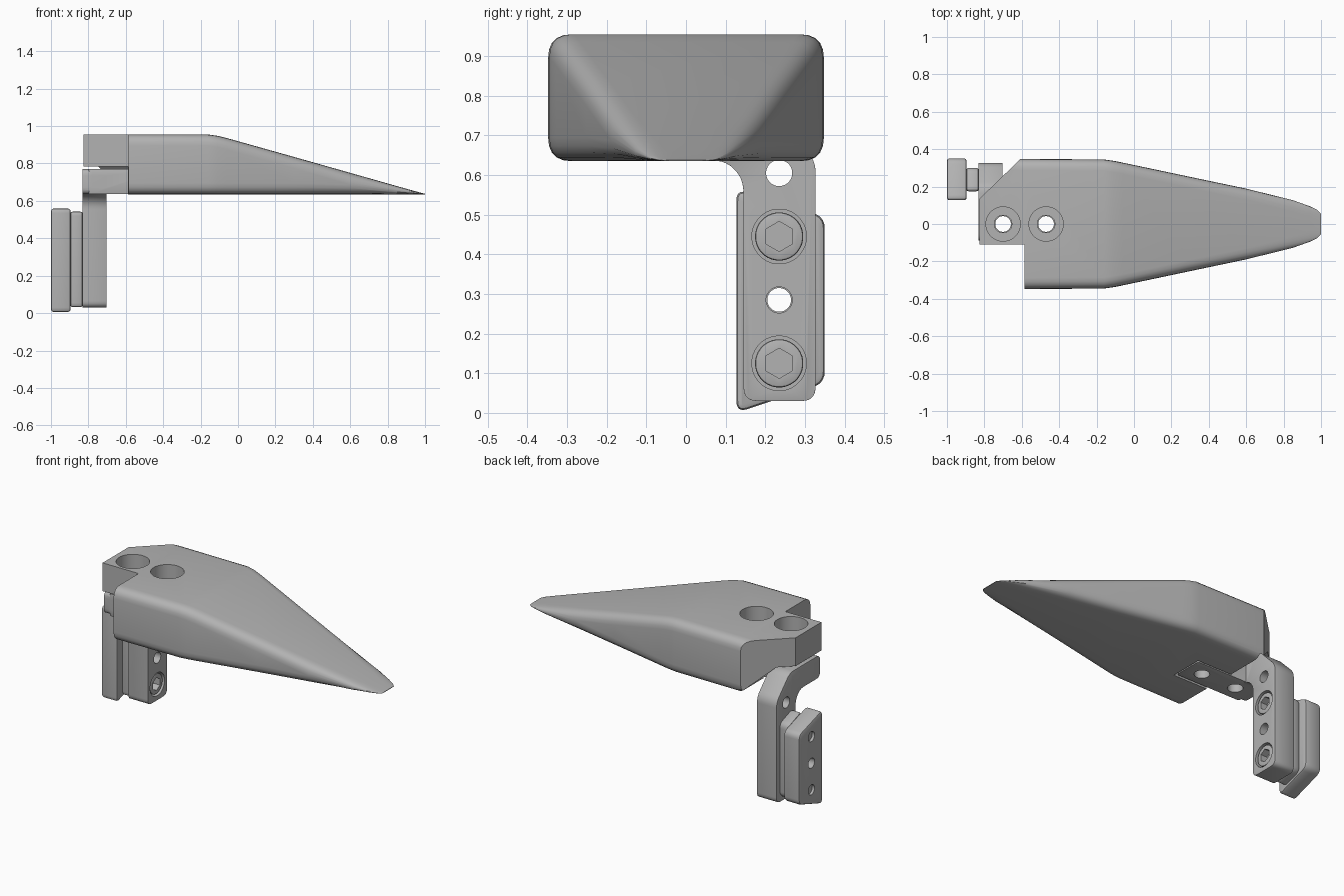
import bpy, bmesh, math
from mathutils import Vector

cube = bpy.data.objects.get("Cube")
if cube:
    bpy.data.objects.remove(cube, do_unlink=True)

grey = bpy.data.materials.new("machined grey")
grey.use_nodes = True
COLOR = (0.45, 0.45, 0.45, 1)
grey.diffuse_color = COLOR
grey.node_tree.nodes["Principled BSDF"].inputs["Base Color"].default_value = COLOR


def make(name, rings):
    """Skin a list of equal-length rings and cap both ends."""
    bm = bmesh.new()
    loops = [[bm.verts.new(p) for p in ring] for ring in rings]
    n = len(loops[0])
    for a, b in zip(loops, loops[1:]):
        for i in range(n):
            j = (i + 1) % n
            bm.faces.new((a[i], a[j], b[j], b[i]))
    bm.faces.new(loops[0][::-1])
    bm.faces.new(loops[-1])
    bmesh.ops.recalc_face_normals(bm, faces=bm.faces)
    me = bpy.data.meshes.new(name)
    bm.to_mesh(me)
    bm.free()
    me.materials.append(grey)
    ob = bpy.data.objects.new(name, me)
    bpy.context.collection.objects.link(ob)
    return ob


def rounded(points, radius, steps=5):
    """Round every corner of a polygon with a curve."""
    pts = [Vector(p) for p in points]
    out = []
    for i, p in enumerate(pts):
        a, b = pts[i - 1] - p, pts[(i + 1) % len(pts)] - p
        p0 = p + a.normalized() * min(radius, a.length * 0.45)
        p1 = p + b.normalized() * min(radius, b.length * 0.45)
        for k in range(steps + 1):
            t = k / steps
            out.append(p0 * (1 - t) ** 2 + p * 2 * t * (1 - t) + p1 * t * t)
    return out


def prism(name, points, axis, lo, hi):
    """Extrude a profile: (y, z) along x, or (x, y) along z."""
    put = (lambda p, h: (h, p[0], p[1])) if axis == "x" else (lambda p, h: (p[0], p[1], h))
    return make(name, [[put(p, h) for p in points] for h in (lo, hi)])


def disc(name, centre, radius, axis, lo, hi, sides=32):
    turn = [2 * math.pi * (i + 0.5) / sides for i in range(sides)]
    pts = [(centre[0] + radius * math.cos(t), centre[1] + radius * math.sin(t)) for t in turn]
    return prism(name, pts, axis, lo, hi)


def rect(a0, a1, b0, b1):
    return [(a0, b0), (a1, b0), (a1, b1), (a0, b1)]


def apply(ob, mod):
    with bpy.context.temp_override(object=ob, active_object=ob, selected_objects=[ob]):
        bpy.ops.object.modifier_apply(modifier=mod.name)


def combine(ob, others, operation="DIFFERENCE"):
    for other in others:
        mod = ob.modifiers.new("cut", "BOOLEAN")
        mod.operation, mod.solver, mod.object = operation, "EXACT", other
        apply(ob, mod)
        bpy.data.objects.remove(other, do_unlink=True)


def soften(ob, width):
    mod = ob.modifiers.new("soft edges", "BEVEL")
    mod.width, mod.segments = width, 2
    mod.limit_method, mod.angle_limit = "ANGLE", math.radians(40)
    apply(ob, mod)


def smooth(ob, angle=25):
    bpy.ops.object.select_all(action="DESELECT")
    ob.select_set(True)
    bpy.context.view_layer.objects.active = ob
    bpy.ops.object.shade_smooth_by_angle(angle=math.radians(angle))


# Wedge body: rounded section that tapers to a thin tip
BASE, TOP = 0.635, 0.955
stations = [(-0.825, 0.348, TOP), (-0.59, 0.348, TOP), (-0.16, 0.345, TOP),
            (-0.11, 0.338, 0.948), (-0.06, 0.328, 0.936), (0.3, 0.252, 0.835),
            (0.6, 0.189, 0.75), (0.85, 0.127, 0.679), (0.94, 0.095, 0.654),
            (0.98, 0.075, 0.643), (1.0, 0.055, 0.638)]
rings = []
for x, w, top in stations:
    section = rounded(rect(-w, w, BASE, top), 0.06)
    rings.append([(x, p.x, p.y) for p in section])
body = make("wedge_body", rings)

SCREWS_X = (-0.70, -0.47)
cutters = [
    prism("corner_cut", [(-0.95, 0.015), (-0.95, 0.5), (-0.45, 0.5)], "z", 0.5, 1.1),
    prism("notch_cut", rect(-1, -0.585, -0.5, -0.11), "z", 0.5, 1.1),
    prism("plate_slot", rect(-0.1, 0.1, 0.5, 0.785), "x", -1, -0.36),
    prism("bar_slot", [(-0.2, 0.5), (0.5, 0.5), (0.21, 0.785), (-0.2, 0.785)], "x", -1, -0.587),
]
for x in SCREWS_X:
    cutters.append(disc("bore", (x, 0), 0.092, "z", 0.84, 1.1))
    cutters.append(disc("hole", (x, 0), 0.047, "z", 0.6, 1.0))
combine(body, cutters)
smooth(body)

# Bracket: upright bar bent over into a plate under the body
bar_y, hole_zs = 0.235, (0.125, 0.285, 0.445, 0.605)
profile = rounded([(0.145, 0.03), (0.327, 0.03), (0.327, 0.64), (0.2, 0.77),
                   (-0.088, 0.77), (-0.088, 0.637), (0.1, 0.637), (0.145, 0.59)], 0.035)
bracket = prism("bracket", profile, "x", -0.832, -0.702)
plate = prism("plate", rounded(rect(-0.8, -0.37, -0.088, 0.088), 0.02), "z", 0.637, 0.77)
combine(bracket, [plate], "UNION")
soften(bracket, 0.01)
cutters = [disc("hole", (x, 0), 0.042, "z", 0.5, 0.9) for x in SCREWS_X]
for i, z in enumerate(hole_zs):
    cutters.append(disc("hole", (bar_y, z), 0.033, "x", -0.9, -0.6))
    if i in (0, 2):
        cutters.append(disc("bore", (bar_y, z), 0.069, "x", -0.79, -0.6))
combine(bracket, cutters)
smooth(bracket)

# Clamp jaw and the narrower rib that joins it to the bar
jaw_shape = [(0.127, 0.0), (0.35, 0.075), (0.35, 0.495), (0.127, 0.565)]
rib_shape = [(0.175, 0.025), (0.3, 0.065), (0.3, 0.505), (0.175, 0.55)]
for name, shape, lo, hi in (("clamp_jaw", jaw_shape, -1.0, -0.895),
                            ("clamp_rib", rib_shape, -0.897, -0.83)):
    part = prism(name, rounded(shape, 0.03), "x", lo, hi)
    soften(part, 0.012)
    combine(part, [disc("hole", (bar_y, z), 0.03, "x", -1.1, -0.7) for z in hole_zs[:3]])
    smooth(part)

# Socket-head screws sunk into the bar
for i, z in enumerate((hole_zs[0], hole_zs[2])):
    screw = disc(f"screw_{i + 1}", (bar_y, z), 0.061, "x", -0.8, -0.708)
    soften(screw, 0.006)
    combine(screw, [disc("socket", (bar_y, z), 0.038, "x", -0.75, -0.6, 6)])
    smooth(screw)
    shank = disc(f"screw_shank_{i + 1}", (bar_y, z), 0.029, "x", -0.985, -0.79)
    smooth(shank)
